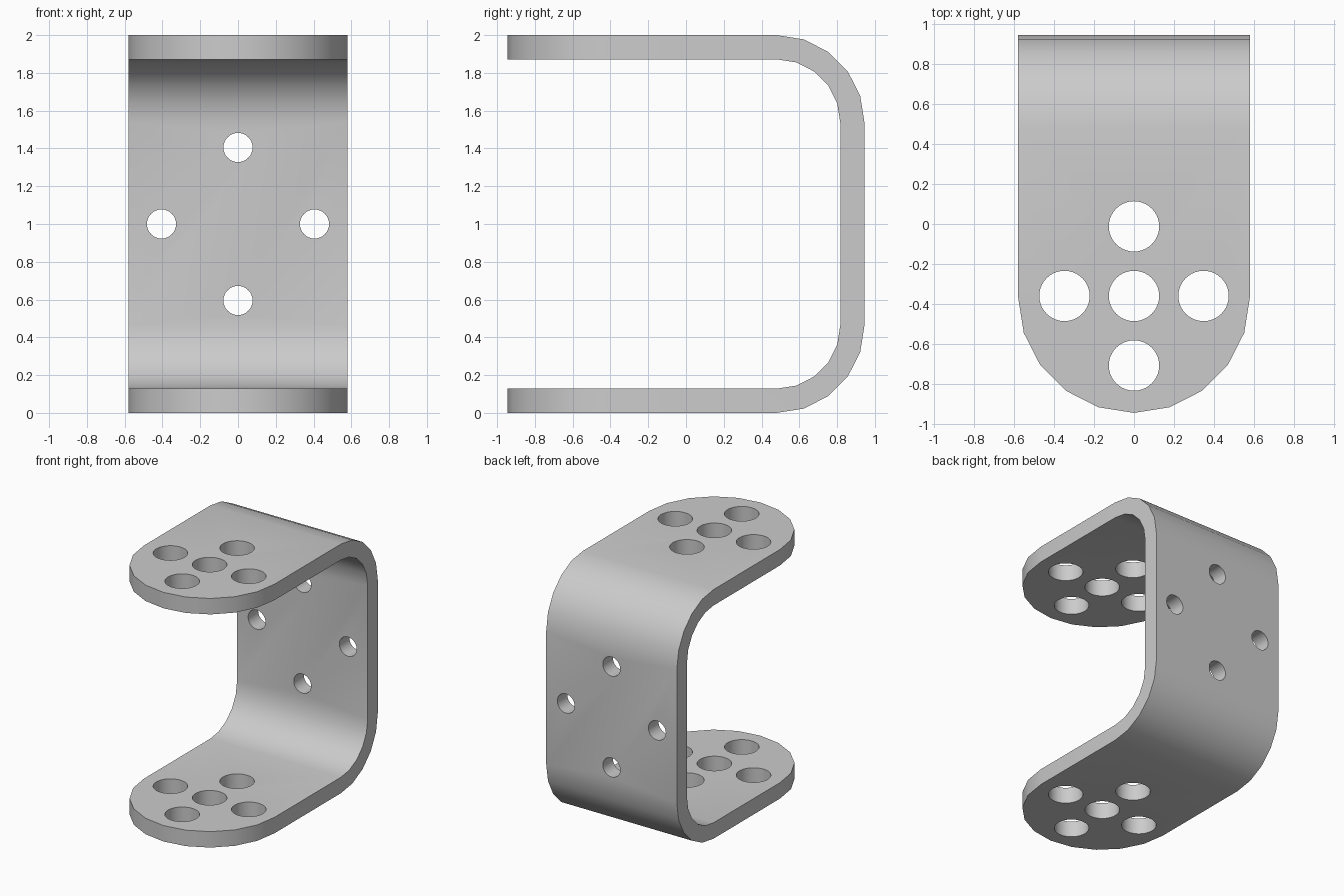
import bpy, bmesh
from math import sin, cos, pi
from mathutils import Matrix, Vector

if "Cube" in bpy.data.objects:
    bpy.data.objects.remove(bpy.data.objects["Cube"])

HALF_W, BACK, THICK = 0.58, 0.945, 0.128
BEND_Y, BEND_R = 0.48, 0.465
TIP_Y = -0.365

grey = bpy.data.materials.new("plain grey metal")
grey.use_nodes = True
colour = (0.6, 0.6, 0.6, 1)
grey.diffuse_color = colour
grey.node_tree.nodes["Principled BSDF"].inputs["Base Color"].default_value = colour


def prism(name, outline, offset):
    """Extrude a closed outline by the offset vector."""
    bm = bmesh.new()
    face = bm.faces.new([bm.verts.new(p) for p in outline])
    side = bmesh.ops.extrude_face_region(bm, geom=[face])["geom"]
    moved = [v for v in side if isinstance(v, bmesh.types.BMVert)]
    bmesh.ops.translate(bm, verts=moved, vec=offset)
    bmesh.ops.recalc_face_normals(bm, faces=bm.faces)
    mesh = bpy.data.meshes.new(name)
    bm.to_mesh(mesh)
    bm.free()
    obj = bpy.data.objects.new(name, mesh)
    bpy.context.collection.objects.link(obj)
    mesh.materials.append(grey)
    return obj


def bend(radius, z, start, steps=5):
    """Quarter circle in the side plane."""
    angles = [start + pi / 2 * i / steps for i in range(steps + 1)]
    return [Vector((-HALF_W, BEND_Y + radius * cos(a), z + radius * sin(a))) for a in angles]


# U-shaped strip: bent profile pulled across the width
inner_r = BEND_R - THICK
low, high = BEND_R, 2 - BEND_R
outer = [(-HALF_W, -1.2, 0)] + bend(BEND_R, low, -pi / 2) + bend(BEND_R, high, 0) + [(-HALF_W, -1.2, 2)]
inner = [(-HALF_W, -1.2, THICK)] + bend(inner_r, low, -pi / 2) + bend(inner_r, high, 0) + [(-HALF_W, -1.2, 2 - THICK)]
bracket = prism("u_bracket", outer + inner[::-1], Vector((2 * HALF_W, 0, 0)))


def apply_boolean(cutter, operation):
    mod = bracket.modifiers.new(cutter.name, "BOOLEAN")
    mod.operation, mod.object, mod.solver = operation, cutter, "EXACT"
    bpy.context.view_layer.objects.active = bracket
    bpy.ops.object.modifier_apply(modifier=mod.name)
    bpy.data.objects.remove(cutter)


# Rounded arm ends, trimmed by a tongue-shaped outline
arc = [pi + pi * i / 10 for i in range(11)]
tongue = [(HALF_W * cos(a), TIP_Y + HALF_W * sin(a), -0.5) for a in arc]
# wider behind the arc so the flat sides stay untouched
tongue = [(-0.8, 1.5, -0.5), (-0.8, TIP_Y, -0.5)] + tongue + [(0.8, TIP_Y, -0.5), (0.8, 1.5, -0.5)]
apply_boolean(prism("tip_trim", tongue, Vector((0, 0, 3))), "INTERSECT")


def drill(centre, radius, depth, turn):
    bm = bmesh.new()
    bmesh.ops.create_cone(bm, cap_ends=True, segments=40, radius1=radius, radius2=radius,
                          depth=depth, matrix=Matrix.Translation(centre) @ turn)
    mesh = bpy.data.meshes.new("drill")
    bm.to_mesh(mesh)
    bm.free()
    mesh.materials.append(grey)
    obj = bpy.data.objects.new("drill", mesh)
    bpy.context.collection.objects.link(obj)
    apply_boolean(obj, "DIFFERENCE")


# Five large holes through both arms, four small ones in the back plate
cross = [(1, 0), (-1, 0), (0, 1), (0, -1)]
for dx, dy in cross + [(0, 0)]:
    drill((0.348 * dx, -0.36 + 0.348 * dy, 1), 0.126, 3, Matrix())
for dx, dz in cross:
    drill((0.405 * dx, BACK, 1 + 0.405 * dz), 0.077, 0.6, Matrix.Rotation(pi / 2, 4, "X"))

# Smooth bends and bores, crisp edges
bpy.ops.object.select_all(action="DESELECT")
bracket.select_set(True)
bpy.context.view_layer.objects.active = bracket
bpy.ops.object.shade_smooth_by_angle(angle=pi / 6)
